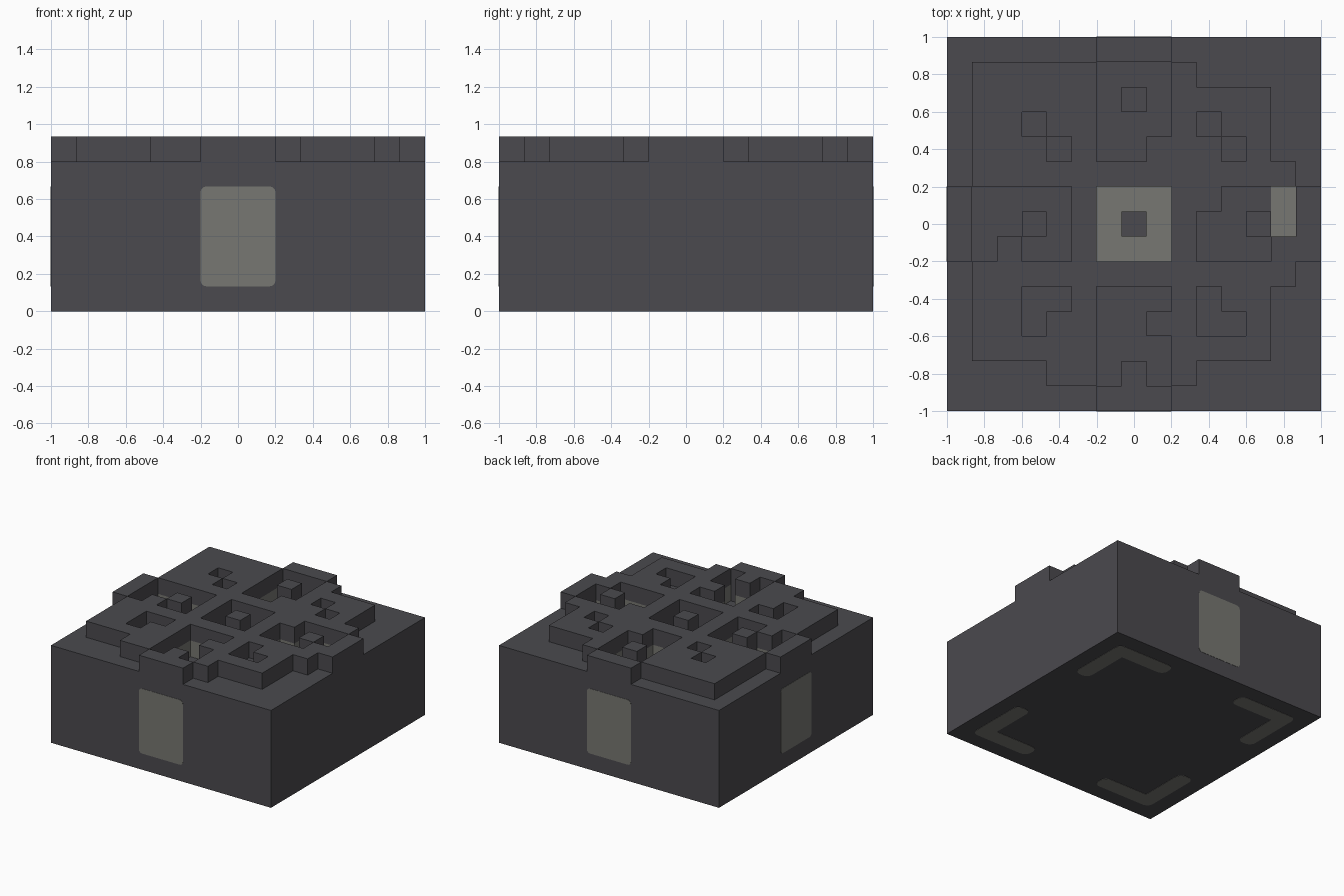
import bpy, bmesh
from math import sin, cos, pi

if "Cube" in bpy.data.objects:
    bpy.data.objects.remove(bpy.data.objects["Cube"])

CELL = 2 / 15
TOP, LEDGE, FLOOR = 7 * CELL, 6 * CELL, 5 * CELL


def material(name, rgb):
    m = bpy.data.materials.new(name)
    m.use_nodes = True
    color = (*rgb, 1)
    m.diffuse_color = color
    m.node_tree.nodes["Principled BSDF"].inputs["Base Color"].default_value = color
    return m


dark = material("dark grey stone", (0.070, 0.068, 0.077))
light = material("light grey inlay", (0.185, 0.185, 0.168))


def make_object(name, bm, *mats):
    bmesh.ops.recalc_face_normals(bm, faces=bm.faces)
    mesh = bpy.data.meshes.new(name)
    bm.to_mesh(mesh)
    bm.free()
    for m in mats:
        mesh.materials.append(m)
    obj = bpy.data.objects.new(name, mesh)
    bpy.context.collection.objects.link(obj)
    return obj


# Relief plan, back row first: # raised, . ledge, o dark pit, l light pit
PLAN = """
......###......
.#####ooo#.....
.#####ooo####..
.##.##ooo#.##..
.###.#oo###.#..
.#############.
#oooo#lll##ool#
#oooo#lll#oool#
#o#oo#lll#ooo##
.#############.
.##..#ooo#.##..
.##.##oo##..#..
.#####ooo####..
....##o#o#.....
......###......
""".split()[::-1]
HEIGHT = {"#": TOP, ".": LEDGE, "o": FLOOR, "l": FLOOR}


def cell(i, j):
    return PLAN[j + 7][i + 7] if max(abs(i), abs(j)) <= 7 else None


# Block with its carved top: one quad per cell plus the step walls
bm = bmesh.new()


def quad(points, mat=0):
    bm.faces.new([bm.verts.new(p) for p in points]).material_index = mat


for i in range(-7, 8):
    for j in range(-7, 8):
        kind = cell(i, j)
        h = HEIGHT[kind]
        x0, x1 = (i - .5) * CELL, (i + .5) * CELL
        y0, y1 = (j - .5) * CELL, (j + .5) * CELL
        quad([(x0, y0, h), (x1, y0, h), (x1, y1, h), (x0, y1, h)],
             1 if kind == "l" else 0)
        quad([(x0, y1, 0), (x1, y1, 0), (x1, y0, 0), (x0, y0, 0)])
        sides = {(1, 0): ((x1, y0), (x1, y1)), (-1, 0): ((x0, y1), (x0, y0)),
                 (0, 1): ((x1, y1), (x0, y1)), (0, -1): ((x0, y0), (x1, y0))}
        for (di, dj), (a, b) in sides.items():
            other = cell(i + di, j + dj)
            low = HEIGHT[other] if other else 0
            if low >= h:
                continue
            # lower half of the arm pit walls is lined with the inlay colour
            rim = max(abs(i), abs(j)) == 7
            centre = max(abs(i), abs(j)) <= 2 and max(abs(i + di), abs(j + dj)) <= 1
            levels = [low] + [z for z in (FLOOR, LEDGE) if low < z < h] + [h]
            for z0, z1 in zip(levels, levels[1:]):
                lined = other and z1 <= LEDGE and not rim and not centre
                quad([(*a, z0), (*b, z0), (*b, z1), (*a, z1)], 1 if lined else 0)
bmesh.ops.remove_doubles(bm, verts=bm.verts, dist=0.001)
bmesh.ops.dissolve_limit(bm, angle_limit=0.01, verts=bm.verts, edges=bm.edges,
                         delimit={"MATERIAL"})
make_object("carved_block", bm, dark, light)

# Free-standing square posts in the pits
for name, i, j in (("centre_post", 0, 0), ("back_post", 0, 5),
                   ("right_pit_post", -4, 0), ("left_pit_post", 5, 0)):
    bm = bmesh.new()
    bmesh.ops.create_cube(bm, size=1)
    for v in bm.verts:
        v.co = ((i + v.co.x) * CELL, (j + v.co.y) * CELL,
                TOP if v.co.z > 0 else FLOOR - 0.01)
    make_object(name, bm, dark)


def rounded(corners, r, steps=5):
    """Counter-clockwise right-angled outline with its convex corners rounded."""
    out = []
    for k, (x, y) in enumerate(corners):
        px, py = corners[k - 1]
        nx, ny = corners[(k + 1) % len(corners)]
        ax, ay = x - px, y - py
        bx, by = nx - x, ny - y
        la, lb = abs(ax) + abs(ay), abs(bx) + abs(by)
        ax, ay, bx, by = ax / la, ay / la, bx / lb, by / lb
        turn = 1 if ax * by - ay * bx > 0 else 0
        if not turn:
            out.append((x, y))
            continue
        cx, cy = x - ax * r + bx * r, y - ay * r + by * r
        for s in range(steps + 1):
            t = s / steps * pi / 2
            out.append((cx - bx * r * cos(t) + ax * r * sin(t),
                        cy - by * r * cos(t) + ay * r * sin(t)))
    return out


def plate(name, outline, place):
    """Thin inlay: place maps outline (u, v) and height w to space."""
    bm = bmesh.new()
    rings = [[bm.verts.new(place(u, v, w)) for u, v in outline] for w in (-.003, .002)]
    for ring in rings:
        bm.faces.new(ring)
    n = len(outline)
    for k in range(n):
        m = (k + 1) % n
        bm.faces.new((rings[0][k], rings[0][m], rings[1][m], rings[1][k]))
    make_object(name, bm, light)


# Rounded inlay panels on three sides
w = 1.5 * CELL
panel = rounded([(-w, CELL), (w, CELL), (w, FLOOR), (-w, FLOOR)], 0.03)
plate("front_panel", panel, lambda u, v, t: (u, -1 - t, v))
plate("back_panel", panel, lambda u, v, t: (u, 1 + t, v))
plate("right_panel", panel, lambda u, v, t: (-1 - t, u, v))

# Corner brackets under the block
a, b, c = 2.5 * CELL, 5.5 * CELL, 6.5 * CELL
bracket = rounded([(a, b), (b, b), (b, a), (c, a), (c, c), (a, c)], 0.055)
for side, sx in (("left", 1), ("right", -1)):
    for end, sy in (("front", -1), ("back", 1)):
        plate(f"{end}_{side}_bracket", bracket,
              lambda u, v, t, sx=sx, sy=sy: (sx * u, sy * v, -t))
